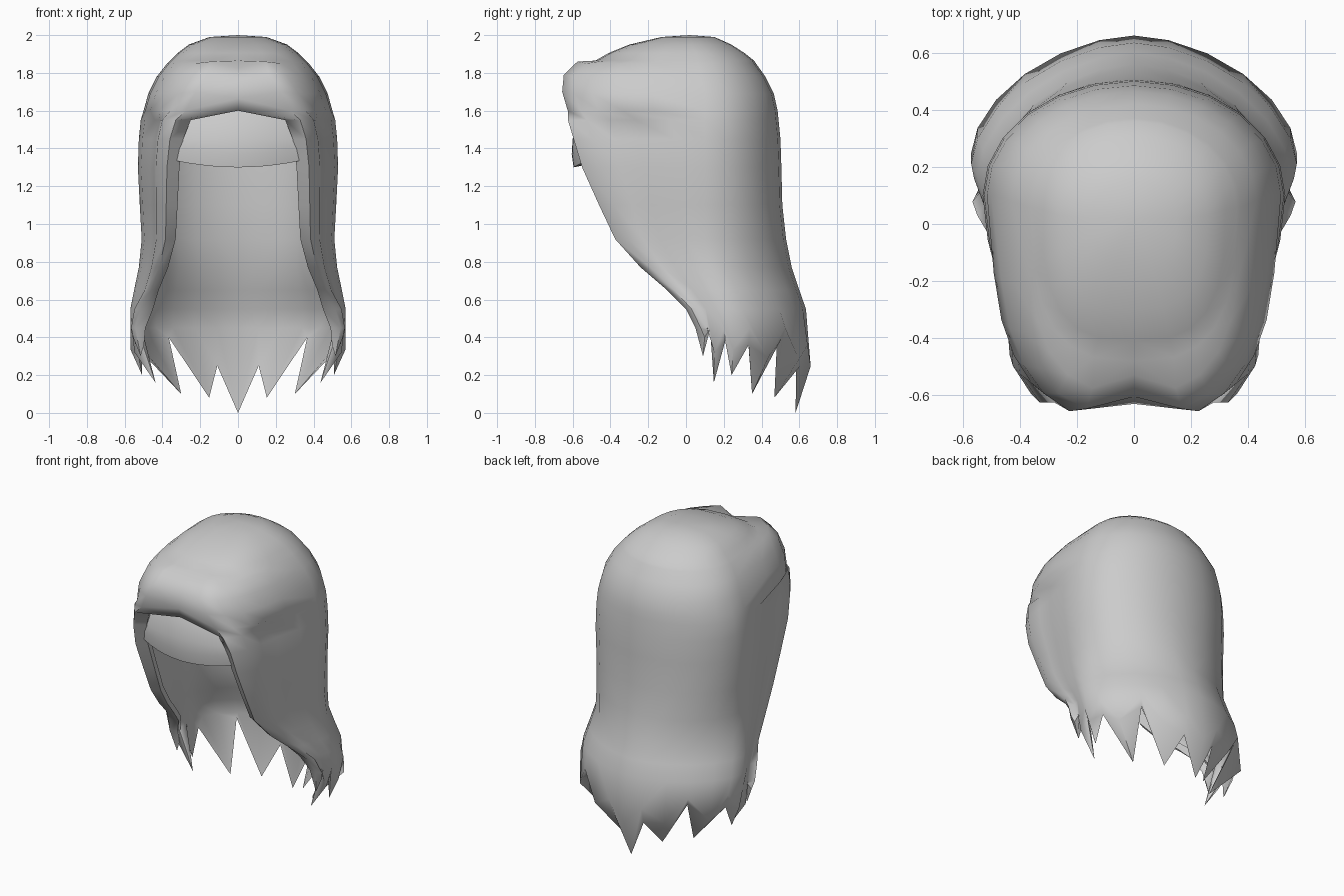
import bpy, bmesh
from math import sin, cos, pi

cube = bpy.data.objects.get("Cube")
if cube:
    bpy.data.objects.remove(cube, do_unlink=True)

grey = bpy.data.materials.new("hair_grey")
grey.use_nodes = True
COLOUR = (0.6, 0.6, 0.6, 1)
grey.diffuse_color = COLOUR
grey.node_tree.nodes["Principled BSDF"].inputs["Base Color"].default_value = COLOUR

HALF = 6            # columns from front edge to side, and from side to back
WALL = 0.06         # thickness of the hair

# height, side half-width, back y, front-edge y, front-edge x, y of widest point
ROWS = [
    (1.99, 0.15, 0.15, -0.13, 0, 0.02),
    (1.95, 0.26, 0.24, -0.30, 0, 0.03),
    (1.905, 0.32, 0.31, -0.41, 0, 0.05),
    (1.865, 0.36, 0.36, -0.48, 0, 0.06),
    (1.85, 0.375, 0.37, -0.59, 0, 0.06),
    (1.78, 0.43, 0.42, -0.665, 0, 0.08),
    (1.69, 0.475, 0.465, -0.69, 0, 0.1),
    (1.60, 0.50, 0.485, -0.68, 0, 0.1),
    (1.55, 0.515, 0.49, -0.625, 0.25, 0.1),
    (1.45, 0.525, 0.50, -0.595, 0.29, 0.1),
    (1.30, 0.53, 0.505, -0.55, 0.31, 0.1),
    (1.10, 0.52, 0.51, -0.46, 0.32, 0.1),
    (0.92, 0.51, 0.53, -0.375, 0.33, 0.1),
    (0.77, 0.525, 0.56, -0.24, 0.37, 0.13),
    (0.65, 0.55, 0.60, -0.10, 0.42, 0.17),
    (0.55, 0.57, 0.635, 0.00, 0.45, 0.21),
    (0.45, 0.57, 0.66, 0.05, 0.49, 0.25),
]
# Rounded side lock, as fractions from the front edge to the widest point
LOCK = [(0, 0.06), (0.3, 0), (0.57, 0.14), (0.61, 0.31), (0.72, 0.5), (0.92, 0.76)]
# hem height and inward pull for each column: low values are lock tips
HEM = [0.36, 0.3, 0.4, 0.43, 0.16, 0.38, 0.2, 0.36, 0.1, 0.4, 0.08, 0.25, 0]
PULL = [1, 0.95, 1, 1, 0.82, 1, 0.93, 1, 0.65, 1, 0.62, 0.95, 1]


def section(row, inset):
    """Half of a horizontal slice, from the front edge round to the back."""
    z, w, back, yf, xf, yc = row
    p_back = 1.15 if z < 0.8 else 1
    # Columns slide outwards towards the corners of the face opening
    skew = max(0, 0.14 * (1.78 - z) / 0.18)
    if inset:
        w, back, yf = w - inset, back - inset, yf + inset
        xf = min(xf + 0.02, w) if xf else 0
        z -= 0.06 * max(0, (z - 1.6) / 0.4)
    if xf:
        pts = [[xf + (w - xf) * fx, yf + (yc - yf) * fy, z] for fx, fy in LOCK]
    else:
        pts = []
        for i in range(HALF):
            s = (skew + (1 - skew) * i / HALF if i else 0) * pi / 2
            pts.append([w * sin(s) ** 0.7, yc + (yf - yc) * cos(s) ** 0.7, z])
    for i in range(HALF + 1):
        s = i / HALF * pi / 2
        x = w * cos(s) ** p_back if i < HALF else 0
        pts.append([x, yc + (back - yc) * sin(s) ** p_back, z])
    # Parting that splits the front roll into two lobes
    if 1.65 < row[0] < 1.86:
        pts[0][1] += 0.06
        pts[0][2] -= 0.025
        pts[1][2] += 0.01
    # Lip tucked under the roll
    if row[0] == 1.6:
        pts[0][1] += 0.07
    # Front lock stands out from the hair behind it
    if row[0] < 0.6:
        pts[1][0] += 0.03
        pts[2][0] += 0.03
    return pts


def finish(name, bm, angle):
    bmesh.ops.recalc_face_normals(bm, faces=bm.faces)
    mesh = bpy.data.meshes.new(name)
    bm.to_mesh(mesh)
    bm.free()
    mesh.materials.append(grey)
    obj = bpy.data.objects.new(name, mesh)
    bpy.context.collection.objects.link(obj)
    mirror = obj.modifiers.new("mirror", 'MIRROR')
    mirror.use_clip = True
    bpy.ops.object.select_all(action='DESELECT')
    obj.select_set(True)
    bpy.context.view_layer.objects.active = obj
    bpy.ops.object.shade_smooth_by_angle(angle=angle)


def skin(bm, grid):
    for a, b in zip(grid, grid[1:]):
        for j in range(len(a) - 1):
            bm.faces.new((a[j], a[j + 1], b[j + 1], b[j]))


# Long hair: outer and inner skins sharing one jagged hem
bm = bmesh.new()
outer = [[bm.verts.new(p) for p in section(r, 0)] for r in ROWS]
inner = [[bm.verts.new(p) for p in section(r, WALL)] for r in ROWS]
hem = []
for o, i, z, k in zip(outer[-1], inner[-1], HEM, PULL):
    mid = o.co.lerp(i.co, 0.4)
    hem.append(bm.verts.new((mid.x * k, mid.y * (1 + k) / 2, z)))
    # Locks bulge before they taper to a tip
    if z <= 0.25:
        o.co.z -= (o.co.z - z) * 0.45
for v in hem[:2]:
    v.co.y = 0.09
hem[-1].co.y = 0.58
skin(bm, outer + [hem])
skin(bm, inner + [hem])
# Crown fans
for grid, top in ((outer, 2.0), (inner, 1.94)):
    crown = bm.verts.new((0, 0.02, top))
    for a, b in zip(grid[0], grid[0][1:]):
        bm.faces.new((crown, a, b))
# Front rim joining the skins around the face opening
first_open = next(n for n, r in enumerate(ROWS) if r[4] > 0)
for n in range(first_open - 1, len(ROWS) - 1):
    bm.faces.new((outer[n][0], outer[n + 1][0], inner[n + 1][0], inner[n][0]))
bm.faces.new((outer[-1][0], hem[0], inner[-1][0]))
finish("long_hair", bm, 1.2)

# Forehead band under the front roll
bm = bmesh.new()
PROFILE = [(1.62, -0.54), (1.55, -0.575), (1.45, -0.6), (1.37, -0.605), (1.30, -0.595), (1.32, -0.5)]
band = []
for z, y in PROFILE:
    band.append([])
    for i in range(6):
        x = 0.33 * i / 5
        lift = 0.035 * (x / 0.33) ** 2 if z < 1.4 else 0
        band[-1].append(bm.verts.new((x, y + 0.6 * x * x, z + lift)))
skin(bm, band)
finish("forehead_band", bm, 1.1)
